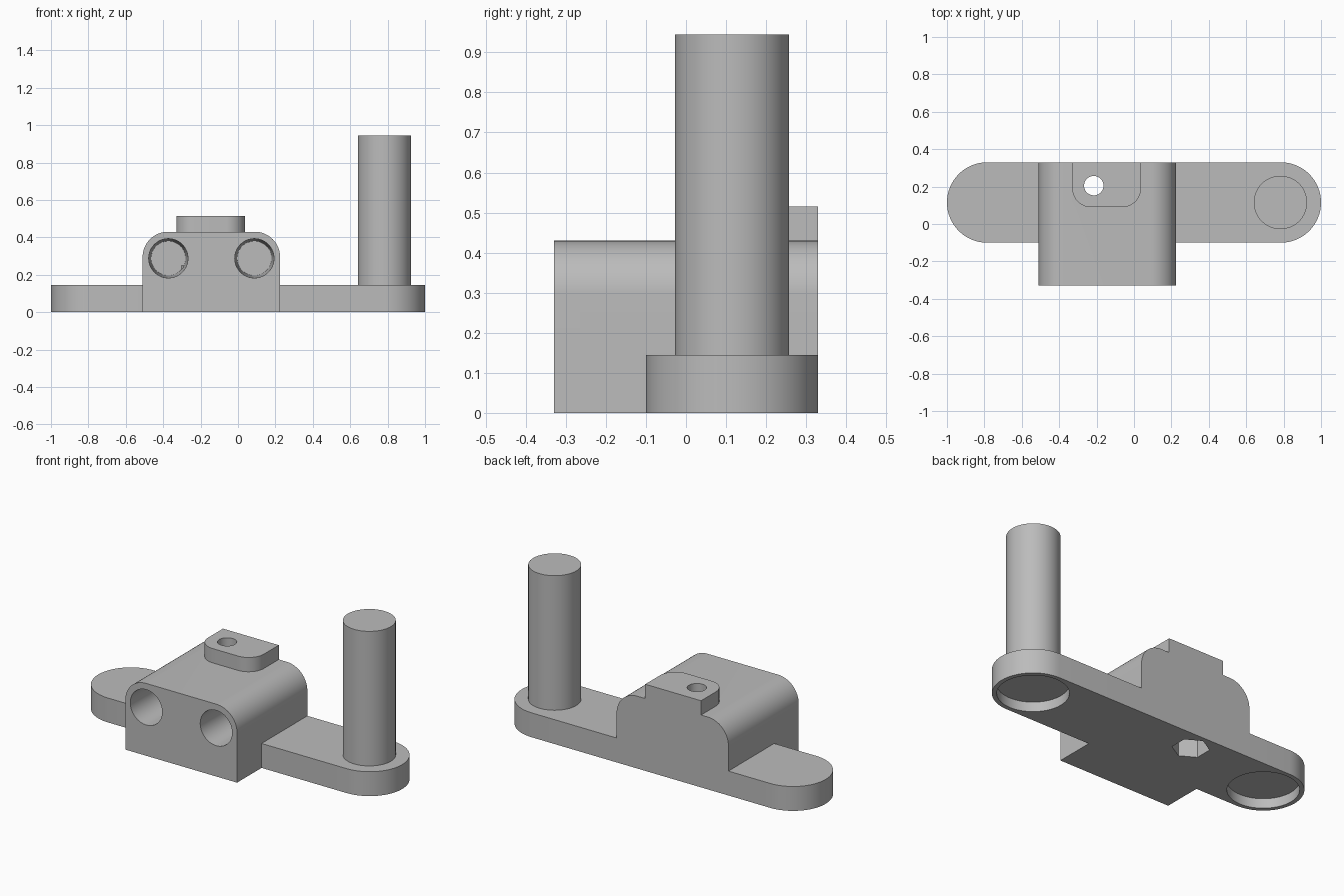
import bpy
import bmesh
from math import radians, cos, sin, pi

cube = bpy.data.objects.get("Cube")
if cube:
    bpy.data.objects.remove(cube, do_unlink=True)

grey = bpy.data.materials.new("plain grey")
grey.use_nodes = True
COLOUR = (0.5, 0.5, 0.5, 1)
grey.diffuse_color = COLOUR
grey.node_tree.nodes["Principled BSDF"].inputs["Base Color"].default_value = COLOUR

BAR_Y, END_X, BACK = 0.115, 0.785, 0.33
BLOCK_X, BLOCK_HALF = -0.1425, 0.3675


def add_object(name, bm):
    bmesh.ops.recalc_face_normals(bm, faces=bm.faces)
    mesh = bpy.data.meshes.new(name)
    bm.to_mesh(mesh)
    bm.free()
    mesh.materials.append(grey)
    obj = bpy.data.objects.new(name, mesh)
    bpy.context.collection.objects.link(obj)
    return obj


def arc(cx, cy, r, start, end, steps=16):
    angles = [radians(start + (end - start) * i / steps) for i in range(steps + 1)]
    return [(cx + r * cos(a), cy + r * sin(a)) for a in angles]


def extrude(name, outline, place, offset):
    """Extrude a 2D outline; place maps its points to 3D."""
    bm = bmesh.new()
    face = bm.faces.new([bm.verts.new(place(u, v)) for u, v in outline])
    new = bmesh.ops.extrude_face_region(bm, geom=[face])["geom"]
    verts = [v for v in new if isinstance(v, bmesh.types.BMVert)]
    bmesh.ops.translate(bm, verts=verts, vec=offset)
    return add_object(name, bm)


def cylinder(name, centre, r1, depth, r2=None, sides=64, rot=(0, 0, 0)):
    bm = bmesh.new()
    bmesh.ops.create_cone(bm, cap_ends=True, segments=sides, radius1=r1,
                          radius2=r1 if r2 is None else r2, depth=depth)
    obj = add_object(name, bm)
    obj.location, obj.rotation_euler = centre, rot
    return obj


# Bar with fully rounded ends
r = 0.215
bracket = extrude("bracket_body",
                  arc(END_X, BAR_Y, r, -90, 90, 32) + arc(-END_X, BAR_Y, r, 90, 270, 32),
                  lambda u, v: (u, v, 0), (0, 0, 0.145))

# Housing block with rounded top edges
r = 0.135
right, left, top = BLOCK_X - BLOCK_HALF, BLOCK_X + BLOCK_HALF, 0.43
block = extrude("housing_block",
                [(right, 0), (left, 0)] + arc(left - r, top - r, r, 0, 90)
                + arc(right + r, top - r, r, 90, 180),
                lambda u, v: (u, -BACK, v), (0, 2 * BACK, 0))

# Raised tab with rounded front corners
r = 0.1
right, left, front = -0.33, 0.037, 0.09
tab = extrude("screw_tab",
              [(left, BACK), (right, BACK)] + arc(right + r, front + r, r, 180, 270)
              + arc(left - r, front + r, r, 270, 360),
              lambda u, v: (u, v, 0.2), (0, 0, 0.315))

# Upright post
post = cylinder("post", (END_X - 0.002, BAR_Y, 0.5225), 0.1425, 0.845)

# Cutters: round pockets under the bar ends, tapered front bores, screw hole, nut recess
cutters = []
for side in (-1, 1):
    cutters.append(cylinder("pocket_cutter", (side * END_X, BAR_Y, 0), 0.19, 0.114))
    cutters.append(cylinder("bore_cutter", (BLOCK_X + side * 0.23, -0.08, 0.288),
                            0.105, 0.502, r2=0.092, rot=(-pi / 2, 0, 0)))
SCREW = (-0.215, 0.205)
cutters.append(cylinder("screw_hole_cutter", (*SCREW, 0.3), 0.052, 0.8, sides=48))
cutters.append(cylinder("nut_recess_cutter", (*SCREW, 0.05), 0.1, 0.4, sides=6))


# Join the solids, then cut the holes
def combine(tool, operation):
    mod = bracket.modifiers.new(operation.lower(), 'BOOLEAN')
    mod.operation, mod.solver, mod.object = operation, 'EXACT', tool


for solid in (block, tab, post):
    combine(solid, 'UNION')
for cutter in cutters:
    combine(cutter, 'DIFFERENCE')

bpy.ops.object.select_all(action='DESELECT')
bracket.select_set(True)
bpy.context.view_layer.objects.active = bracket
for mod in list(bracket.modifiers):
    bpy.ops.object.modifier_apply(modifier=mod.name)
for obj in [block, tab, post] + cutters:
    bpy.data.objects.remove(obj, do_unlink=True)

bpy.ops.object.shade_smooth_by_angle(angle=radians(30))
